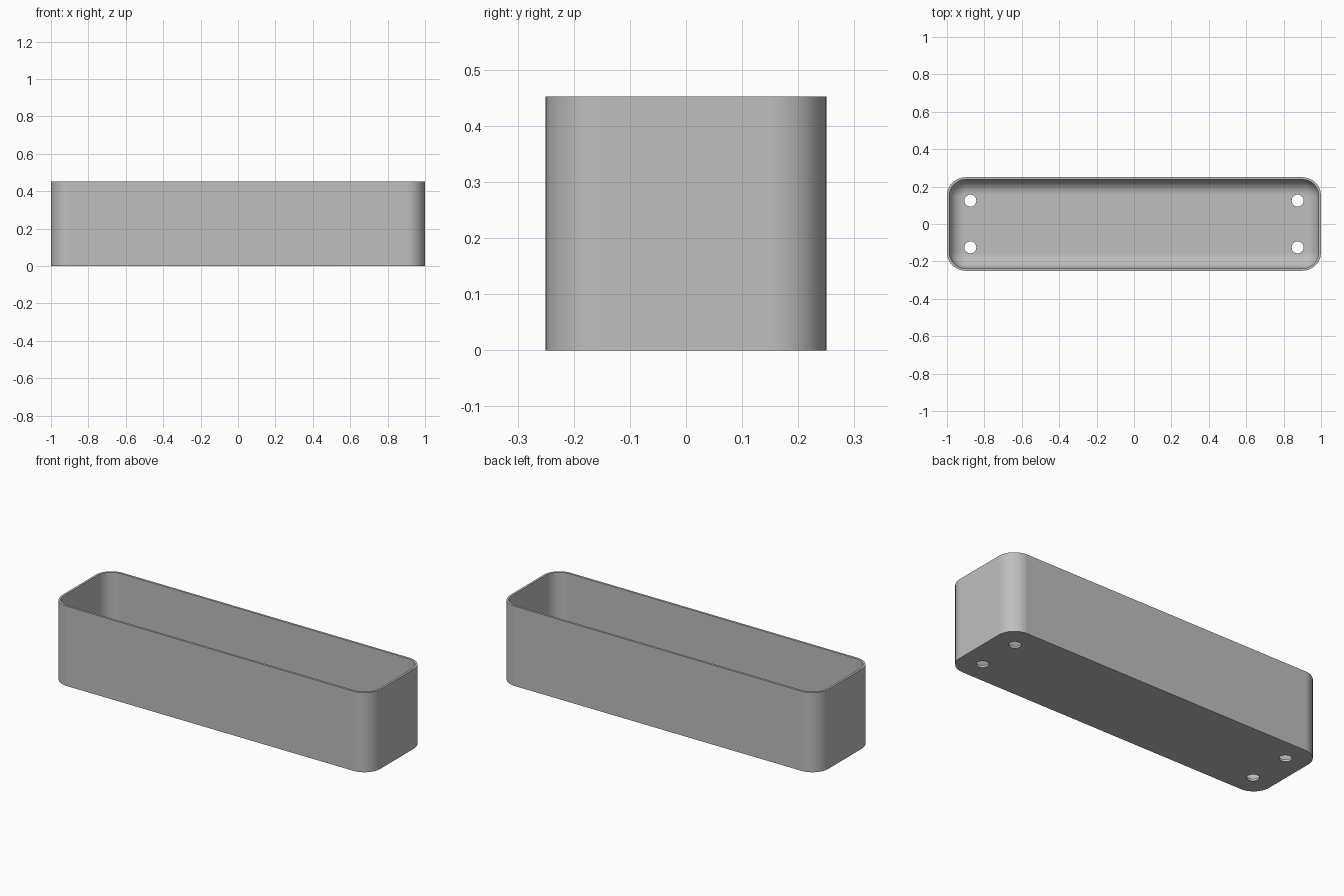
import bpy, bmesh, math
from math import pi, sin, cos

cube = bpy.data.objects.get("Cube")
if cube:
    bpy.data.objects.remove(cube, do_unlink=True)

LENGTH, WIDTH, HEIGHT = 2.0, 0.5, 0.452
CORNER, WALL, FILLET = 0.1, 0.0125, 0.08
HOLE_X, HOLE_Y, HOLE_R = 0.875, 0.125, 0.032
CORNER_STEPS, FILLET_STEPS = 12, 10

grey = bpy.data.materials.new("plain grey")
grey.use_nodes = True
colour = (0.52, 0.52, 0.52, 1)
grey.diffuse_color = colour
grey.node_tree.nodes["Principled BSDF"].inputs["Base Color"].default_value = colour


def rounded_ring(bm, inset, z):
    """Rounded rectangle, shrunk by inset, at height z."""
    radius = CORNER - inset
    verts = []
    for i, (sx, sy) in enumerate([(1, 1), (-1, 1), (-1, -1), (1, -1)]):
        cx, cy = sx * (LENGTH / 2 - CORNER), sy * (WIDTH / 2 - CORNER)
        for k in range(CORNER_STEPS + 1):
            a = (i + k / CORNER_STEPS) * pi / 2
            verts.append(bm.verts.new((cx + radius * cos(a), cy + radius * sin(a), z)))
    return verts


# Tray: outside wall, rim, inside wall, then a fillet down to the floor
profile = [(0, 0), (0, HEIGHT), (WALL, HEIGHT)]
for k in range(FILLET_STEPS + 1):
    a = k / FILLET_STEPS * pi / 2
    profile.append((WALL + FILLET * (1 - cos(a)), WALL + FILLET * (1 - sin(a))))

bm = bmesh.new()
rings = [rounded_ring(bm, inset, z) for inset, z in profile]
for low, high in zip(rings, rings[1:]):
    for k in range(len(low)):
        n = (k + 1) % len(low)
        bm.faces.new((low[k], low[n], high[n], high[k]))
bm.faces.new(rings[0][::-1])
bm.faces.new(rings[-1])
bmesh.ops.recalc_face_normals(bm, faces=bm.faces)
mesh = bpy.data.meshes.new("tray")
bm.to_mesh(mesh)
bm.free()
mesh.materials.append(grey)
tray = bpy.data.objects.new("tray", mesh)
bpy.context.collection.objects.link(tray)

# Four drain holes through the floor
for sx in (-1, 1):
    for sy in (-1, 1):
        bpy.ops.mesh.primitive_cylinder_add(
            vertices=32, radius=HOLE_R, depth=0.1,
            location=(sx * HOLE_X, sy * HOLE_Y, 0))
        cutter = bpy.context.object
        cutter.name = "hole_cutter"
        cutter.hide_render = True
        cutter.data.materials.append(grey)
        bpy.ops.object.select_all(action="DESELECT")
        tray.select_set(True)
        bpy.context.view_layer.objects.active = tray
        cut = tray.modifiers.new("drain hole", "BOOLEAN")
        cut.operation, cut.solver, cut.object = "DIFFERENCE", "EXACT", cutter
        bpy.ops.object.modifier_apply(modifier=cut.name)
        bpy.data.objects.remove(cutter, do_unlink=True)

# Smooth corners and fillet, crisp rim and base
bpy.ops.object.shade_smooth_by_angle(angle=math.radians(35))
weighted = tray.modifiers.new("flat faces stay flat", "WEIGHTED_NORMAL")
weighted.keep_sharp = True
